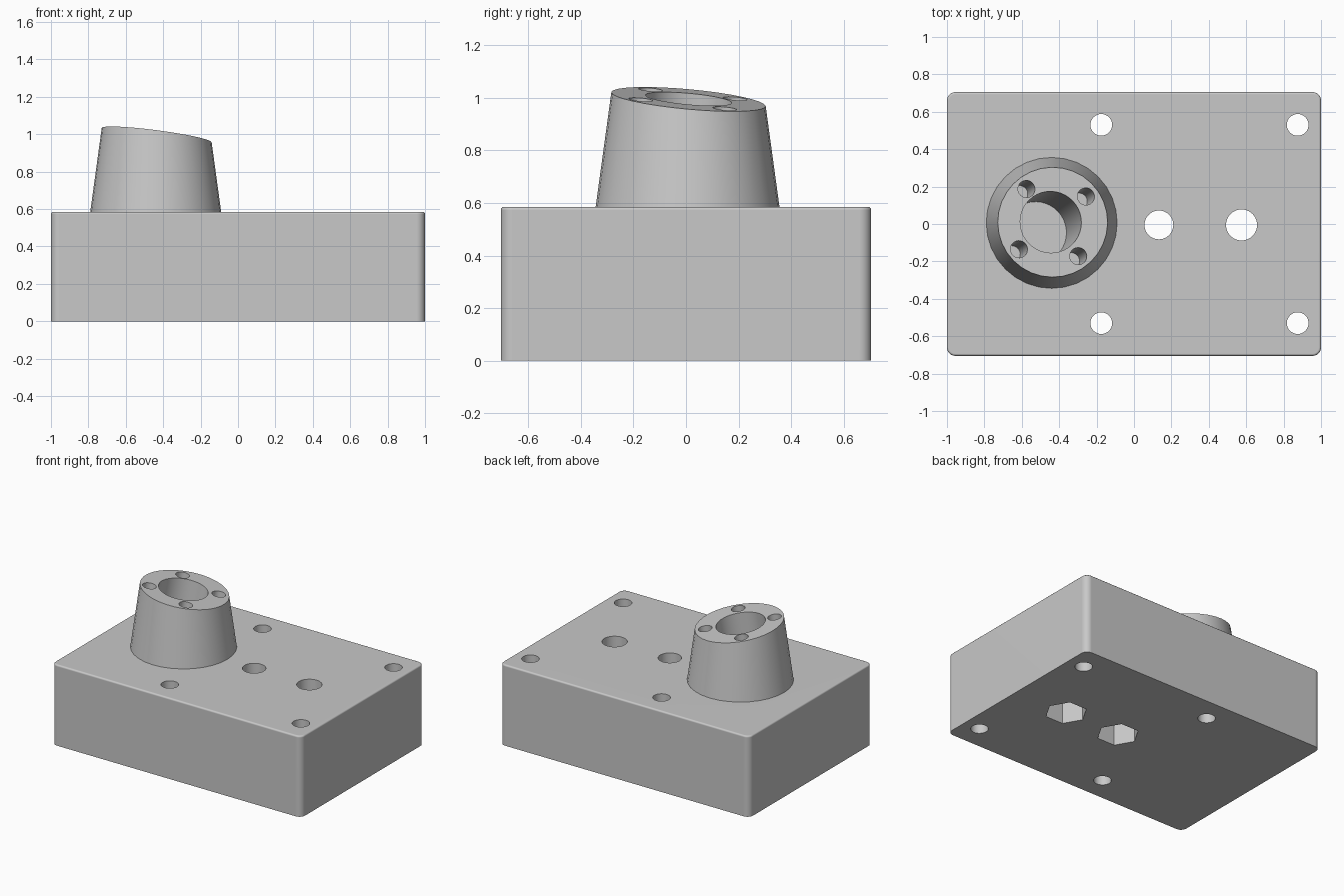
import bpy, bmesh
from math import cos, sin, pi, radians
from mathutils import Matrix, Vector

if "Cube" in bpy.data.objects:
    bpy.data.objects.remove(bpy.data.objects["Cube"])

grey = bpy.data.materials.new("machined_grey")
grey.use_nodes = True
colour = (0.58, 0.58, 0.58, 1)
grey.diffuse_color = colour
grey.node_tree.nodes["Principled BSDF"].inputs["Base Color"].default_value = colour

BLOCK_TOP = 0.585
BOSS = Vector((-0.44, 0.006, 0.996))      # centre of the tilted boss face
SLOPE = Vector((-0.13, -0.09))            # rise of that face along x and y
TILT = Vector((-SLOPE.x, -SLOPE.y, 1)).to_track_quat('Z', 'Y').to_matrix().to_4x4()


def make_object(name, bm):
    bmesh.ops.recalc_face_normals(bm, faces=bm.faces)
    mesh = bpy.data.meshes.new(name)
    bm.to_mesh(mesh)
    bm.free()
    mesh.materials.append(grey)
    obj = bpy.data.objects.new(name, mesh)
    bpy.context.collection.objects.link(obj)
    return obj


def combine(target, tool, operation):
    """Apply a boolean and discard the tool object."""
    tool.hide_render = True
    mod = target.modifiers.new(operation.lower(), 'BOOLEAN')
    mod.operation = operation
    mod.solver = 'EXACT'
    mod.object = tool
    bpy.context.view_layer.objects.active = target
    bpy.ops.object.modifier_apply(modifier=mod.name)
    bpy.data.objects.remove(tool)


def drill(target, x, y, radius, low, high, sides=40, tilted=False):
    """Cut a prism; low and high are heights, or distances along the tilted axis."""
    place = Matrix.Translation((x, y, 0))
    if tilted:
        z = BOSS.z + SLOPE.x * (x - BOSS.x) + SLOPE.y * (y - BOSS.y)
        place = Matrix.Translation((x, y, z)) @ TILT
    bm = bmesh.new()
    bmesh.ops.create_cone(bm, cap_ends=True, segments=sides, radius1=radius,
                          radius2=radius, depth=high - low,
                          matrix=place @ Matrix.Translation((0, 0, (low + high) / 2)))
    if sides == 6:    # put hexagon corners on the x axis
        bmesh.ops.rotate(bm, verts=bm.verts, cent=(x, y, 0),
                         matrix=Matrix.Rotation(pi / 6, 3, 'Z'))
    combine(target, make_object("drill_cutter", bm), 'DIFFERENCE')


# Block with rounded corners and a fine top fillet
bm = bmesh.new()
bmesh.ops.create_cube(bm, size=1, matrix=Matrix.Translation((0, 0, BLOCK_TOP / 2))
                      @ Matrix.Diagonal((2, 1.41, BLOCK_TOP, 1)))
upright = [e for e in bm.edges if abs(e.verts[0].co.z - e.verts[1].co.z) > 0.1]
bmesh.ops.bevel(bm, geom=upright, offset=0.045, segments=6, profile=0.5, affect='EDGES')
rim = [e for e in bm.edges if all(v.co.z > BLOCK_TOP - 0.001 for v in e.verts)]
bmesh.ops.bevel(bm, geom=rim, offset=0.012, segments=3, profile=0.5, affect='EDGES')
block = make_object("drilled_block", bm)

# Tapered boss, cut off by the tilted plane
bm = bmesh.new()
SIDES, BASE_R, TAPER, ROOT = 32, 0.35, 0.137, 0.1
lower, upper = [], []
for i in range(SIDES):
    c, s = cos(2 * pi * i / SIDES), sin(2 * pi * i / SIDES)
    rise = SLOPE.x * c + SLOPE.y * s
    r = (BASE_R - TAPER * (BOSS.z - BLOCK_TOP)) / (1 + TAPER * rise)
    root_r = BASE_R + TAPER * ROOT
    lower.append(bm.verts.new((BOSS.x + root_r * c, BOSS.y + root_r * s, BLOCK_TOP - ROOT)))
    upper.append(bm.verts.new((BOSS.x + r * c, BOSS.y + r * s, BOSS.z + r * rise)))
bm.faces.new(upper)
bm.faces.new(lower[::-1])
for i in range(SIDES):
    j = (i + 1) % SIDES
    bm.faces.new((lower[i], lower[j], upper[j], upper[i]))
combine(block, make_object("tapered_boss", bm), 'UNION')

# Blind bore and four screw holes, square to the tilted face
drill(block, -0.445, 0.01, 0.165, -0.62, 0.15, tilted=True)
for x, y in ((-0.575, 0.187), (-0.257, 0.147), (-0.615, -0.135), (-0.298, -0.172)):
    drill(block, x, y, 0.046, -0.3, 0.1, sides=24, tilted=True)

# Corner mounting holes
for x in (-0.175, 0.875):
    for y in (-0.53, 0.53):
        drill(block, x, y, 0.058, -0.1, 0.8, sides=32)

# Bolt holes with hexagonal nut pockets underneath
for x, radius in ((0.133, 0.077), (0.575, 0.083)):
    drill(block, x, -0.005, radius, -0.1, 0.8)
    drill(block, x, -0.005, 0.14, -0.1, 0.28, sides=6)

# Smooth curved walls, keep the edges crisp and the flats flat
bpy.ops.object.select_all(action='DESELECT')
block.select_set(True)
bpy.context.view_layer.objects.active = block
bpy.ops.object.shade_smooth_by_angle(angle=radians(32))
weighted = block.modifiers.new("flat_faces", 'WEIGHTED_NORMAL')
weighted.keep_sharp = True
